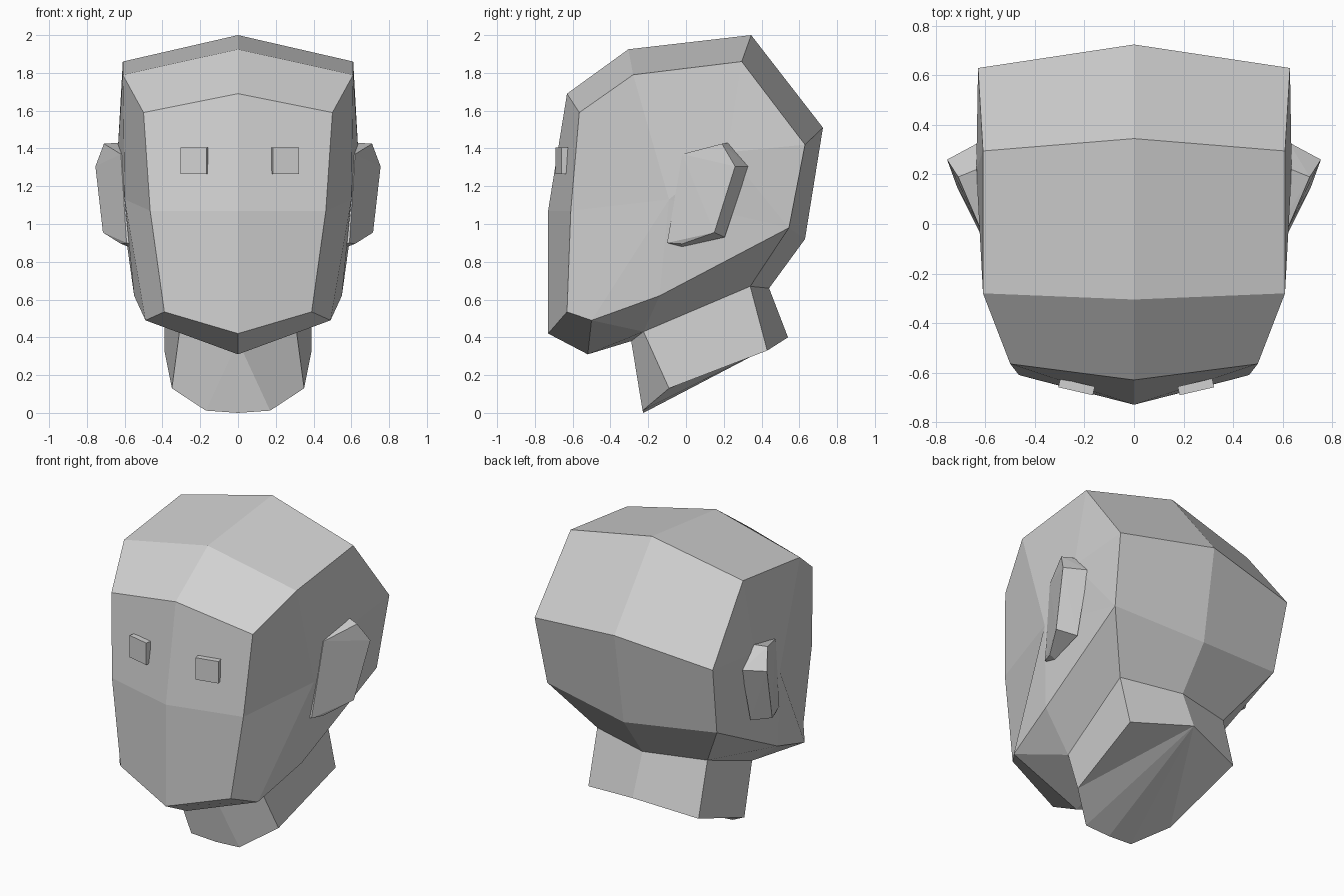
import bpy, bmesh, math
from mathutils import Vector, Matrix

if "Cube" in bpy.data.objects:
    bpy.data.objects.remove(bpy.data.objects["Cube"])

grey = bpy.data.materials.new("light_grey")
grey.diffuse_color = (0.64, 0.64, 0.64, 1)
grey.use_nodes = True
grey.node_tree.nodes["Principled BSDF"].inputs["Base Color"].default_value = grey.diffuse_color


def finish(name, bm, mirror=True):
    """Turn a bmesh into an object, optionally mirrored across x = 0."""
    if mirror:
        copy = bmesh.ops.duplicate(bm, geom=bm.verts[:] + bm.edges[:] + bm.faces[:])["geom"]
        for v in [g for g in copy if isinstance(g, bmesh.types.BMVert)]:
            v.co.x *= -1
        bmesh.ops.remove_doubles(bm, verts=bm.verts[:], dist=0.0005)
    bmesh.ops.recalc_face_normals(bm, faces=bm.faces[:])
    mesh = bpy.data.meshes.new(name)
    bm.to_mesh(mesh)
    bm.free()
    mesh.materials.append(grey)
    bpy.context.collection.objects.link(bpy.data.objects.new(name, mesh))


def half_mesh(name, points, faces):
    bm = bmesh.new()
    v = {k: bm.verts.new(p) for k, p in points.items()}
    for f in faces:
        bm.faces.new([v[k] for k in f.split()])
    finish(name, bm)


# Head: a centre profile (c), an outer profile (e), and the neck opening (n)
centre = [(-.73, .42), (-.73, 1.07), (-.63, 1.69), (-.305, 1.925), (.345, 2.0),
          (.725, 1.51), (.63, .92), (.44, .66)]
outer = [(.39, -.63, .535), (.465, -.61, 1.07), (.5, -.565, 1.59), (.61, -.28, 1.79),
         (.61, .295, 1.86), (.63, .63, 1.42), (.6, .545, .98), (.39, .34, .67)]
pts = {f"c{i}": (0, y, z) for i, (y, z) in enumerate(centre)}
pts.update({f"e{i}": p for i, p in enumerate(outer)})
pts.update(chin=(0, -.52, .31), jaw=(.49, -.5, .49), cheek=(.55, -.14, .62),
           temple=(.60, -.09, 1.13), side=(.637, .22, 1.38),
           nf=(0, -.29, .38), ns=(.31, -.225, .43))
faces = [f"c{i} c{i+1} e{i+1} e{i}" for i in range(7)]
faces += ["c0 e0 jaw chin", "chin jaw ns nf", "jaw cheek ns", "cheek e6 e7 ns",   # jaw
          "e0 e1 temple jaw", "jaw temple cheek", "e1 e2 e3 temple",              # side
          "e3 e4 side temple", "e4 e5 side", "e5 e6 side", "side e6 temple",
          "e6 cheek temple"]
half_mesh("head", pts, faces)

# Neck: slanted stump with a faceted front and an angled underside
half_mesh("neck", {
    "tf": (0, -.29, .38), "ts": (.31, -.225, .43), "tb": (.39, .34, .67), "tc": (0, .44, .66),
    "bm": (0, -.225, 0), "bf": (.17, -.23, .012), "bs": (.35, -.09, .13),
    "bb": (.39, .43, .33), "bc": (0, .54, .40)},
    ["tf bm bf", "tf bf bs ts", "ts bs bb tb", "tb bb bc tc",
     "bc bf bm", "bc bs bf", "bc bb bs"])

# Ears: wedges flaring outward to the rear, rooted inside the head
ear_rim = [(.62, -.02, 1.37), (.71, .19, 1.425), (.755, .26, 1.305),
           (.715, .15, .955), (.62, -.02, .895), (.59, -.1, .9)]
ear_root = [(.58, -.02, 1.37), (.637, .22, 1.43), (.625, .33, 1.305),
            (.60, .205, .93), (.58, -.02, .88), (.55, -.1, .9)]
for s, name in ((1, "right_ear"), (-1, "left_ear")):
    bm = bmesh.new()
    for x, y, z in ear_rim + ear_root:
        bm.verts.new((s * x, y, z))
    bmesh.ops.convex_hull(bm, input=bm.verts[:])
    bmesh.ops.delete(bm, geom=[v for v in bm.verts if not v.link_faces], context='VERTS')
    finish(name, bm, False)

# Eyes: thin square blocks lying along the angled face
for x, s, name in ((.25, 1, "right_eye"), (-.232, -1, "left_eye")):
    bm = bmesh.new()
    m = (Matrix.Translation((x, -.658, 1.335)) @ Matrix.Rotation(s * math.radians(13), 4, 'Z')
         @ Matrix.Diagonal((.143, .036, .14, 1)))
    bmesh.ops.create_cube(bm, size=1, matrix=m)
    finish(name, bm, False)
